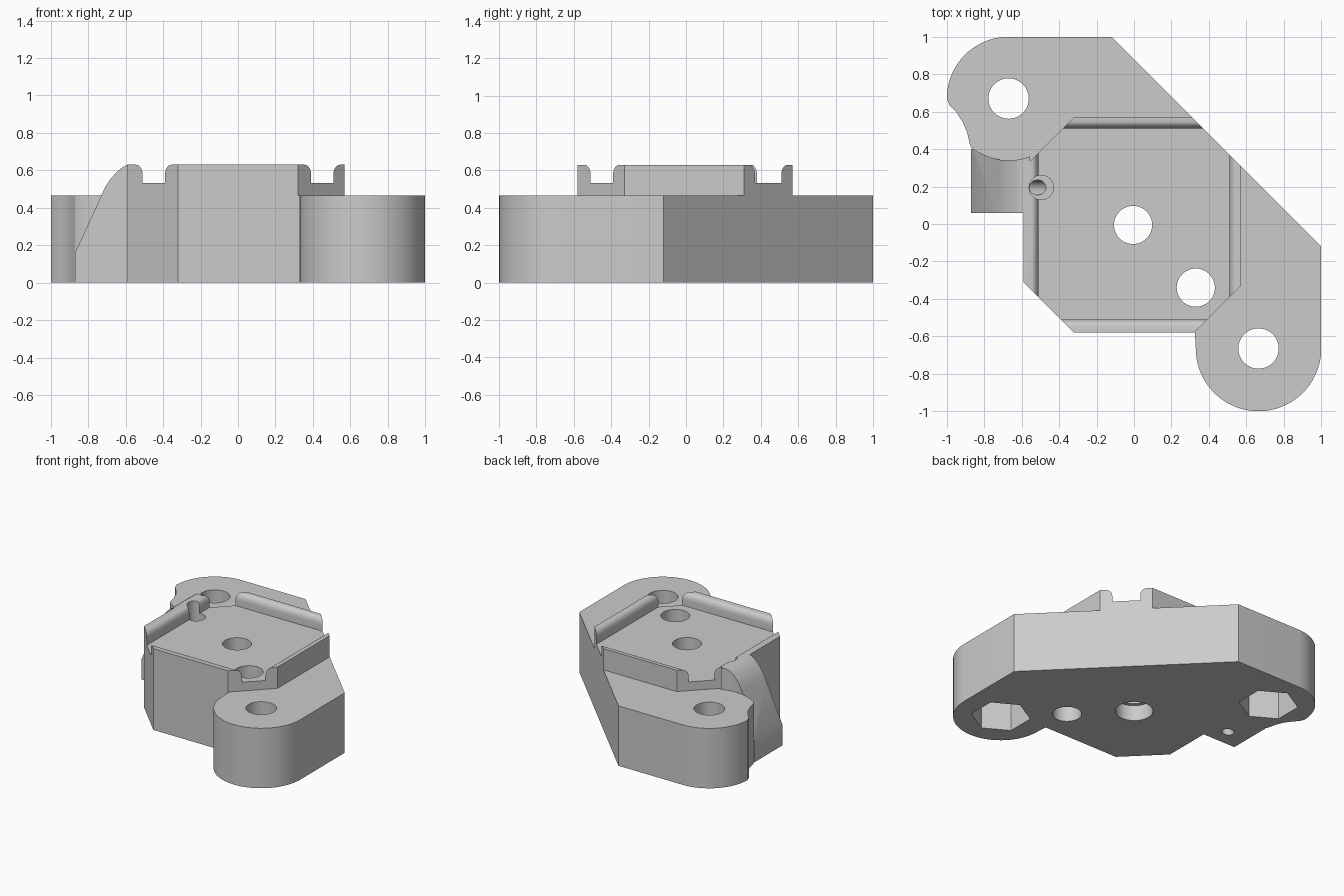
import bpy
import bmesh
from math import sin, cos, radians
from mathutils import Matrix, Vector

if "Cube" in bpy.data.objects:
    bpy.data.objects.remove(bpy.data.objects["Cube"], do_unlink=True)

grey = bpy.data.materials.new("light_grey")
grey.use_nodes = True
GREY = (0.6, 0.6, 0.6, 1)
grey.diffuse_color = GREY
grey.node_tree.nodes["Principled BSDF"].inputs["Base Color"].default_value = GREY


def loft(name, rings):
    """Closed solid through a list of equally sized rings of points."""
    bm = bmesh.new()
    loops = [[bm.verts.new(p) for p in ring] for ring in rings]
    for low, high in zip(loops, loops[1:]):
        for i in range(len(low)):
            j = (i + 1) % len(low)
            bm.faces.new((low[i], low[j], high[j], high[i]))
    bm.faces.new(loops[0])
    bm.faces.new(loops[-1])
    bmesh.ops.recalc_face_normals(bm, faces=bm.faces)
    mesh = bpy.data.meshes.new(name)
    bm.to_mesh(mesh)
    bm.free()
    obj = bpy.data.objects.new(name, mesh)
    bpy.context.collection.objects.link(obj)
    mesh.materials.append(grey)
    return obj


def prism(name, outline, z0, z1):
    return loft(name, [[(x, y, z) for x, y in outline] for z in (z0, z1)])


def arc(cx, cy, r, a0, a1, steps):
    angles = [radians(a0 + (a1 - a0) * i / steps) for i in range(steps + 1)]
    return [(cx + r * cos(a), cy + r * sin(a)) for a in angles]


def cylinder(name, x, y, r, z0, z1, sides=48, turn=0):
    return prism(name, arc(x, y, r, turn, turn + 360, sides)[:-1], z0, z1)


def combine(target, other, operation):
    """Apply a boolean to the target and remove the helper."""
    mod = target.modifiers.new(operation, "BOOLEAN")
    mod.operation = operation
    mod.solver = "EXACT"
    mod.object = other
    other.hide_render = True
    bpy.ops.object.select_all(action="DESELECT")
    bpy.context.view_layer.objects.active = target
    target.select_set(True)
    bpy.ops.object.modifier_apply(modifier=mod.name)
    bpy.data.objects.remove(other, do_unlink=True)


TAB_TOP, FLOOR, RIM = 0.465, 0.533, 0.63
back_tab, front_tab = (-0.67, 0.67), (0.665, -0.665)

# Base plate with two rounded bolt tabs
outline = [(1, -0.12), (-0.12, 1)]
outline += arc(*back_tab, 0.33, 90, 180, 20)
outline += [(-0.985, 0.635), (-0.95, 0.598), (-0.915, 0.545), (-0.89, 0.485), (-0.878, 0.43)]
outline += arc(*back_tab, 0.33, 233, 284, 12)
outline += [(-0.59, -0.31), (-0.32, -0.58), (0.325, -0.58)]
outline += arc(*front_tab, 0.335, 180, 360, 40)
body = prism("mounting_bracket", outline, 0, TAB_TOP)

# Raised eight-sided platform
platform = prism("platform", [(-0.59, -0.31), (-0.32, -0.58), (0.32, -0.58), (0.57, -0.33),
                              (0.57, 0.31), (0.31, 0.57), (-0.32, 0.57), (-0.59, 0.3)], 0.1, RIM)

# Sloping side wedge, relieved around the back tab
profile = [(-0.87, 0), (-0.87, 0.16), (-0.73, 0.465), (-0.71, 0.51), (-0.68, 0.555),
           (-0.645, 0.595), (-0.615, 0.618), (-0.59, RIM), (-0.555, RIM), (-0.555, 0)]
wedge = loft("wedge", [[(x, y, z) for x, z in profile] for y in (0.06, 0.4)])
combine(wedge, cylinder("clearance", *back_tab, 0.33, TAB_TOP, 0.9, 96), "DIFFERENCE")

combine(body, platform, "UNION")
combine(body, wedge, "UNION")

# Square pocket whose rounded upper edge leaves four rim ridges
steps = [(0.51, FLOOR), (0.51, 0.58)]
steps += [(0.51 + 0.035 * (1 - cos(radians(a))), 0.58 + 0.05 * sin(radians(a)))
          for a in range(15, 91, 15)]
steps.append((0.545, 0.8))
combine(body, loft("pocket", [[(-s, -s, z), (s, -s, z), (s, s, z), (-s, s, z)]
                              for s, z in steps]), "DIFFERENCE")

# Bolt holes with hexagonal nut recesses underneath
for x, y in (back_tab, front_tab):
    combine(body, cylinder("bolt_hole", x, y, 0.108, -0.1, 0.9), "DIFFERENCE")
    combine(body, cylinder("nut_recess", x, y, 0.21, -0.1, 0.25, 6, 30), "DIFFERENCE")

# Platform holes, the middle one counterbored from below
combine(body, cylinder("centre_hole", -0.005, -0.005, 0.102, -0.1, 0.9), "DIFFERENCE")
combine(body, cylinder("counterbore", -0.005, -0.005, 0.132, -0.1, 0.12), "DIFFERENCE")
combine(body, cylinder("corner_hole", 0.33, -0.34, 0.102, -0.1, 0.9), "DIFFERENCE")

# Slanted cable bore with a wider mouth
combine(body, cylinder("bore_mouth", -0.495, 0.195, 0.065, 0.4, 0.9), "DIFFERENCE")
bore = cylinder("bore", 0, 0, 0.04, -0.1, 0.5, 32)
lean = Vector((0.2, 0, 0.43)).to_track_quat("Z", "Y").to_matrix().to_4x4()
bore.data.transform(Matrix.Translation((-0.7, 0.195, 0)) @ lean)
combine(body, bore, "DIFFERENCE")

body.select_set(True)
bpy.context.view_layer.objects.active = body
bpy.ops.object.shade_smooth_by_angle(angle=radians(25))
